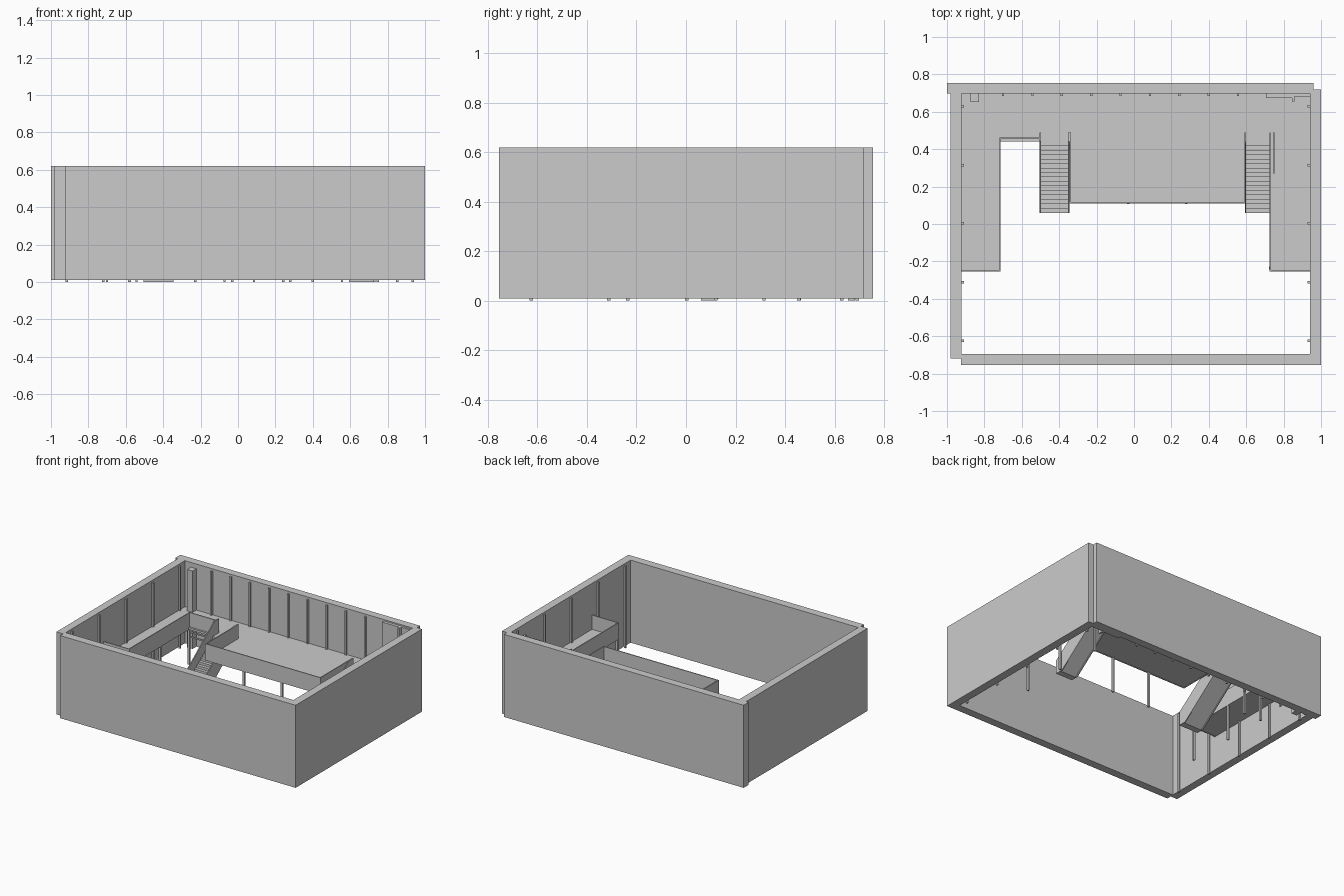
import bpy, bmesh

if "Cube" in bpy.data.objects:
    bpy.data.objects.remove(bpy.data.objects["Cube"])

mat = bpy.data.materials.new("light_grey")
mat.diffuse_color = (0.6, 0.6, 0.6, 1)
mat.use_nodes = True
mat.node_tree.nodes["Principled BSDF"].inputs["Base Color"].default_value = mat.diffuse_color


def finish(name, bm):
    bmesh.ops.recalc_face_normals(bm, faces=bm.faces)
    me = bpy.data.meshes.new(name)
    bm.to_mesh(me)
    bm.free()
    me.materials.append(mat)
    ob = bpy.data.objects.new(name, me)
    bpy.context.collection.objects.link(ob)
    return ob


def box(name, x0, x1, y0, y1, z0, z1):
    bm = bmesh.new()
    bmesh.ops.create_cube(bm, size=1)
    for v in bm.verts:
        v.co = ((x0 + x1) / 2 + v.co.x * (x1 - x0),
                (y0 + y1) / 2 + v.co.y * (y1 - y0),
                (z0 + z1) / 2 + v.co.z * (z1 - z0))
    return finish(name, bm)


def prism(name, pts, x0, x1):
    """Extrude a (y, z) outline along x."""
    bm = bmesh.new()
    f = bm.faces.new([bm.verts.new((x0, y, z)) for y, z in pts])
    r = bmesh.ops.extrude_face_region(bm, geom=[f])
    vs = [g for g in r["geom"] if isinstance(g, bmesh.types.BMVert)]
    bmesh.ops.translate(bm, verts=vs, vec=(x1 - x0, 0, 0))
    return finish(name, bm)


BASE, TOP = 0.01, 0.62
DECK0, DECK, RAIL = 0.265, 0.28, 0.385
T = 0.007

# outer walls, overlapping in a pinwheel at the corners
box("back_wall", -1.0, 0.96, 0.697, 0.755, BASE, TOP)
box("front_wall", -0.925, 1.0, -0.755, -0.695, BASE, TOP)
box("left_wall", -0.98, -0.922, -0.72, 0.697, BASE, TOP)
box("right_wall", 0.94, 1.0, -0.695, 0.72, BASE, TOP)

# wall pilasters
for i in range(9):
    x = -0.7 + i * 0.157
    box("back_pilaster", x - 0.006, x + 0.006, 0.684, 0.698, 0, 0.605)
for y in (-0.625, -0.312, 0.003, 0.315, 0.63):
    box("left_pilaster", -0.923, -0.91, y - 0.007, y + 0.007, 0, 0.605)
    box("right_pilaster", 0.928, 0.941, y - 0.007, y + 0.007, 0, 0.605)

# corner shaft and boxed-out corner
box("corner_shaft", -0.873, -0.828, 0.652, 0.698, BASE, 0.585)
box("corner_casing", 0.705, 0.845, 0.675, 0.698, BASE, 0.61)
box("corner_casing_side", 0.845, 0.941, 0.682, 0.698, BASE, 0.61)
box("corner_casing_post", 0.845, 0.858, 0.655, 0.682, 0, 0.61)

# gallery decks
box("rear_deck", -0.922, 0.94, 0.44, 0.698, DECK0, DECK)
box("middle_deck", -0.345, 0.595, 0.112, 0.44, DECK0, DECK)
box("left_deck", -0.922, -0.715, -0.25, 0.44, DECK0, DECK)
box("right_deck", 0.727, 0.94, -0.25, 0.44, DECK0, DECK)

# parapets
P0 = DECK0 - 0.003
box("middle_parapet", -0.345, 0.597, 0.11, 0.11 + T, P0, RAIL)
box("middle_left_parapet", -0.345, -0.345 + T, 0.11, 0.49, P0, RAIL)
box("middle_right_parapet", 0.59, 0.59 + T, 0.11, 0.49, P0, RAIL)
box("left_parapet", -0.72, -0.72 + T, -0.25, 0.462, P0, RAIL)
box("left_end_parapet", -0.922, -0.715, -0.253, -0.253 + T, P0, RAIL)
box("right_parapet", 0.725, 0.725 + T, -0.25, 0.44, P0, RAIL)
box("right_end_parapet", 0.725, 0.94, -0.253, -0.253 + T, P0, RAIL)
box("left_rear_parapet", -0.72, -0.5, 0.454, 0.462, P0, RAIL)
box("right_stair_guard", 0.744, 0.75, 0.27, 0.49, DECK, RAIL)

# lower cross bars beneath the left rear edge
for z in (0.2, 0.235):
    box("cross_bar", -0.72, -0.5, 0.455, 0.463, z, z + 0.01)


# two straight stairs with sloped side panels
def stair(x0, x1, steps=16, ya=0.06, yb=0.44):
    dy, dz = (yb - ya) / steps, DECK / steps
    pts = []
    for i in range(steps):
        pts += [(ya + i * dy, i * dz), (ya + i * dy, (i + 1) * dz)]
    pts += [(yb, DECK), (yb, DECK - 0.03), (ya + 0.045, 0)]
    prism("stair_flight", pts, x0, x1)
    side = [(ya, 0), (ya, 0.1), (yb, RAIL), (0.49, RAIL), (0.49, DECK0),
            (yb, DECK0 - 0.02), (ya + 0.06, 0)]
    for x in (x0 - T, x1):
        prism("stair_side", side, x, x + T)


stair(-0.498, -0.352)
stair(0.6, 0.724)

# posts carrying the decks
for x, y in ((-0.72, -0.235), (-0.72, 0.12), (-0.72, 0.458), (-0.58, 0.458),
             (-0.03, 0.115), (0.28, 0.115), (0.728, -0.235), (0.747, 0.12),
             (0.728, 0.455)):
    box("deck_post", x - 0.007, x + 0.007, y - 0.007, y + 0.007, 0, DECK0)
